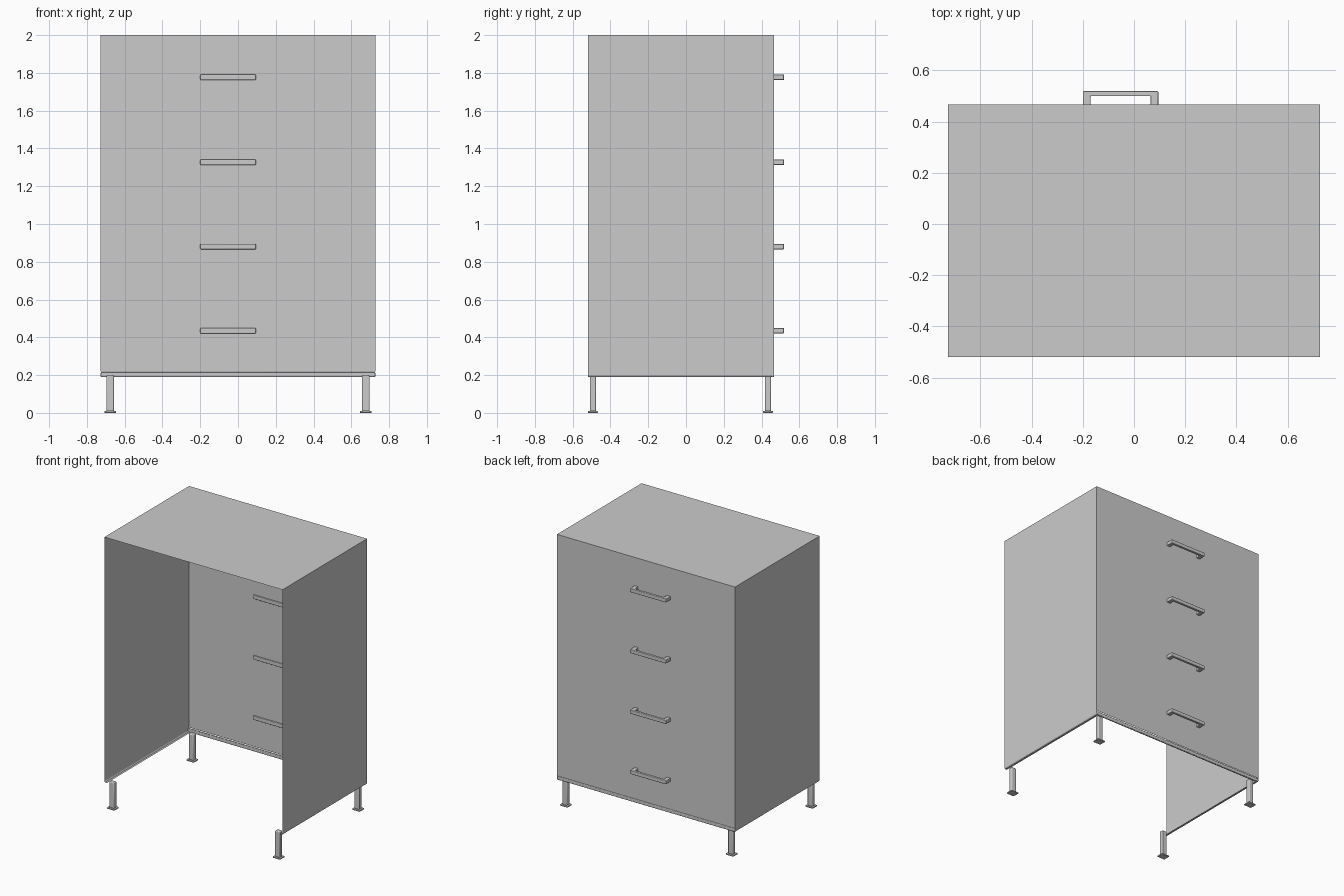
import bpy, bmesh

if "Cube" in bpy.data.objects:
    bpy.data.objects.remove(bpy.data.objects["Cube"])

X, Y0, Y1 = 0.727, -0.52, 0.467      # body half width, open side, drawer side
Z0, Z1 = 0.19, 2.0


def finish(name, bm, bevel=0.0):
    me = bpy.data.meshes.new(name)
    bm.to_mesh(me)
    bm.free()
    ob = bpy.data.objects.new(name, me)
    bpy.context.collection.objects.link(ob)
    if bevel:
        m = ob.modifiers.new("Bevel", 'BEVEL')
        m.width, m.segments = bevel, 3
    bpy.context.view_layer.objects.active = ob
    ob.select_set(True)
    bpy.ops.object.shade_smooth_by_angle()
    ob.select_set(False)
    return ob


def box(name, lo, hi, bevel=0.0):
    bm = bmesh.new()
    bmesh.ops.create_cube(bm, size=1)
    for v in bm.verts:
        v.co = [(a + b) / 2 + c * (b - a) for a, b, c in zip(lo, hi, v.co)]
    return finish(name, bm, bevel)


def sheet(name, profile, axis, a, b):
    """Extrude an open profile from a to b along axis 'x' or 'y'."""
    bm = bmesh.new()
    put = (lambda p, t: (t, p[0], p[1])) if axis == 'x' else (lambda p, t: (p[0], t, p[1]))
    rows = [[bm.verts.new(put(p, t)) for p in profile] for t in (a, b)]
    for i in range(len(profile) - 1):
        bm.faces.new((rows[0][i], rows[0][i + 1], rows[1][i + 1], rows[1][i]))
    bmesh.ops.recalc_face_normals(bm, faces=bm.faces)
    return finish(name, bm)


# Thin case: sides and top folded from one sheet, with small bottom lips
half = [(X - 0.02, Z0), (X - 0.005, Z0), (X, Z0 + 0.008), (X, Z1)]
sheet("case_shell", half + [(-x, z) for x, z in reversed(half)], 'y', Y0, Y1)

# Drawer-side panel and the rail under it
sheet("drawer_panel", [(Y1, 0.218), (Y1, Z1)], 'x', -X, X)
box("bottom_rail", (-X, Y1 - 0.015, Z0), (X, Y1, 0.216), 0.005)


# Looped pull handles, back bar set through the panel
def handle(name, z):
    bm = bmesh.new()
    rects = [(-0.2, 0.095, 0.457, 0.519), (-0.17, 0.065, Y1, 0.5)]
    loops = [[bm.verts.new((x, y, z - 0.014)) for x, y in
              ((a, c), (b, c), (b, d), (a, d))] for a, b, c, d in rects]
    faces = []
    for i in range(4):
        j = (i + 1) % 4
        faces.append(bm.faces.new((loops[0][i], loops[0][j], loops[1][j], loops[1][i])))
    up = bmesh.ops.extrude_face_region(bm, geom=faces)["geom"]
    for v in up:
        if isinstance(v, bmesh.types.BMVert):
            v.co.z += 0.028
    bmesh.ops.recalc_face_normals(bm, faces=bm.faces)
    finish(name, bm, 0.004)


for i, z in enumerate((0.435, 0.88, 1.327, 1.777)):
    handle(f"drawer_handle_{i + 1}", z)

# Four square legs with foot plates
for sx, side in ((-1, "left"), (1, "right")):
    for y, end in ((-0.493, "front"), (0.434, "back")):
        x = sx * 0.677
        box(f"{end}_{side}_leg", (x - 0.02, y - 0.016, 0.008), (x + 0.02, y + 0.016, 0.2), 0.006)
        box(f"{end}_{side}_foot", (x - 0.031, y - 0.026, 0), (x + 0.031, y + 0.026, 0.01), 0.003)
